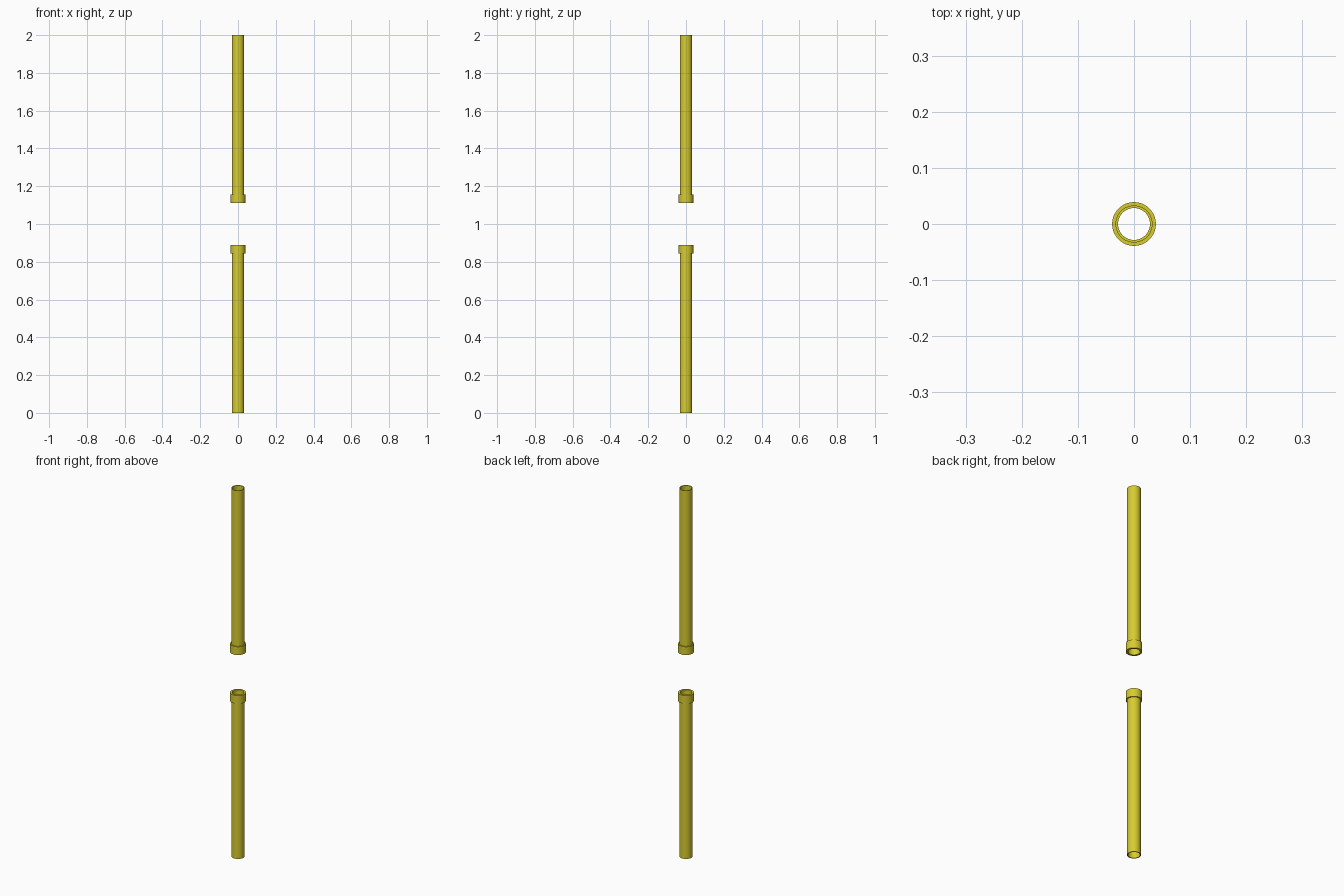
import bpy, bmesh, math

if "Cube" in bpy.data.objects:
    bpy.data.objects.remove(bpy.data.objects["Cube"])

SIDES = 48
PIPE_R, BORE_R, COLLAR_R = 0.033, 0.0285, 0.039
COLLAR_START, PIPE_END = 0.845, 0.89

mat = bpy.data.materials.new("yellow_paint")
mat.diffuse_color = (0.68, 0.6, 0.03, 1)
mat.use_nodes = True
mat.node_tree.nodes["Principled BSDF"].inputs["Base Color"].default_value = mat.diffuse_color


def lathe(name, profile):
    """Spin a closed (radius, z) profile around the z axis."""
    bm = bmesh.new()
    rings = []
    for i in range(SIDES):
        a = 2 * math.pi * i / SIDES
        rings.append([bm.verts.new((r * math.cos(a), r * math.sin(a), z)) for r, z in profile])
    n = len(profile)
    for i in range(SIDES):
        a, b = rings[i], rings[(i + 1) % SIDES]
        for j in range(n):
            k = (j + 1) % n
            bm.faces.new((a[j], b[j], b[k], a[k]))
    bmesh.ops.recalc_face_normals(bm, faces=bm.faces)
    mesh = bpy.data.meshes.new(name)
    bm.to_mesh(mesh)
    bm.free()
    mesh.materials.append(mat)
    obj = bpy.data.objects.new(name, mesh)
    bpy.context.collection.objects.link(obj)
    bpy.ops.object.select_all(action='DESELECT')
    obj.select_set(True)
    bpy.context.view_layer.objects.active = obj
    bpy.ops.object.shade_smooth_by_angle(angle=math.radians(35))


# Hollow pipe with a thicker collar at its inner end
profile = [(BORE_R, 0), (PIPE_R, 0), (PIPE_R, COLLAR_START), (COLLAR_R, COLLAR_START),
           (COLLAR_R, PIPE_END), (BORE_R, PIPE_END)]

# Lower pipe, and its mirror image about z = 1
lathe("lower_pipe", profile)
lathe("upper_pipe", [(r, 2 - z) for r, z in profile])
